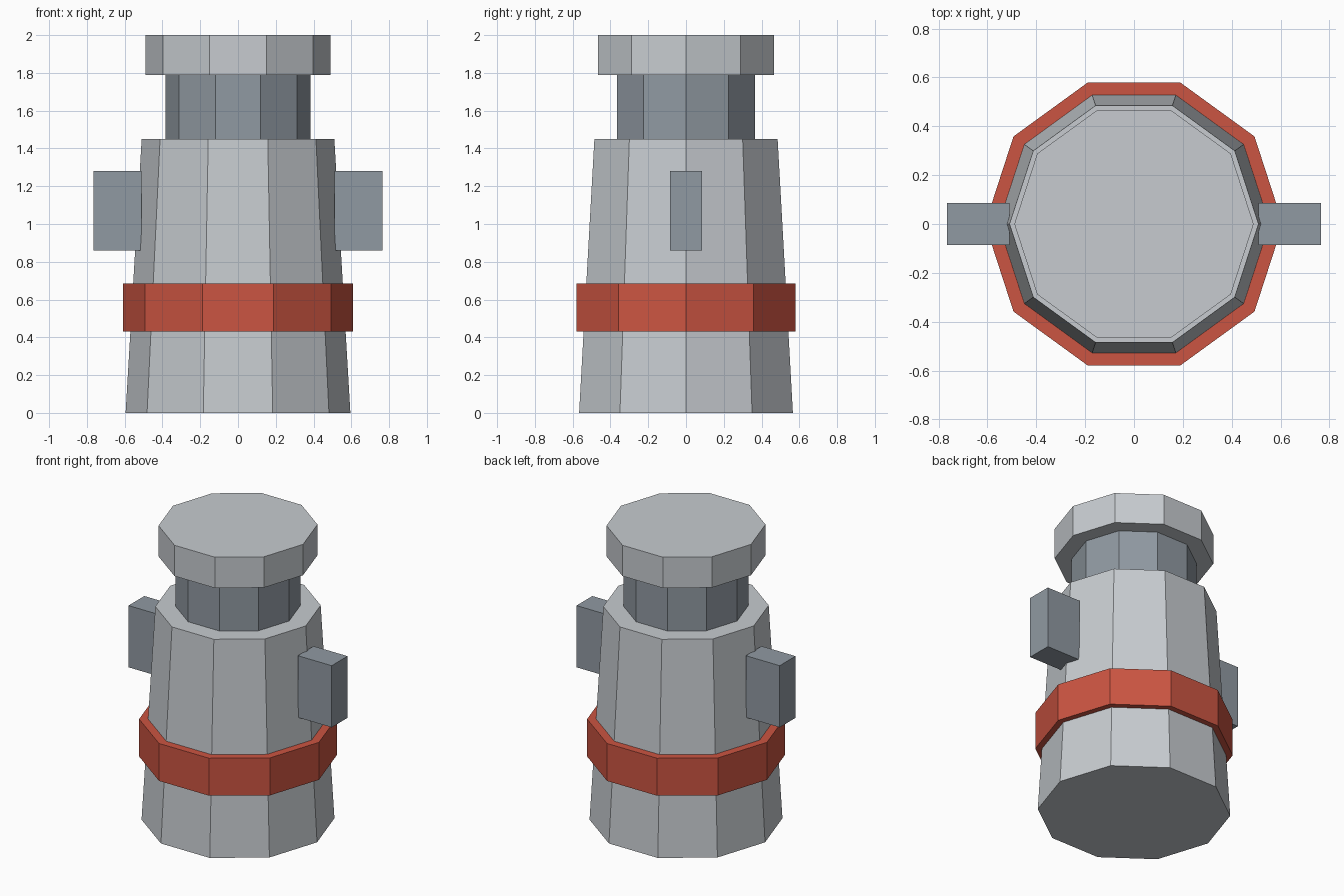
import bpy

cube = bpy.data.objects.get("Cube")
if cube:
    bpy.data.objects.remove(cube, do_unlink=True)


def material(name, rgb):
    mat = bpy.data.materials.new(name)
    mat.use_nodes = True
    colour = (*rgb, 1)
    mat.diffuse_color = colour
    mat.node_tree.nodes["Principled BSDF"].inputs["Base Color"].default_value = colour
    return mat


light_grey = material("light grey", (0.57, 0.60, 0.63))
steel_grey = material("steel grey", (0.28, 0.32, 0.36))
red = material("red", (0.60, 0.09, 0.054))

SIDES = 10


def finish(name, mat):
    obj = bpy.context.object
    obj.name = obj.data.name = name
    obj.data.materials.append(mat)
    return obj


def drum(name, r_bottom, r_top, z_bottom, z_top, mat):
    """Ten-sided drum with corners on the x axis."""
    bpy.ops.mesh.primitive_cone_add(
        vertices=SIDES, radius1=r_bottom, radius2=r_top,
        depth=z_top - z_bottom, location=(0, 0, (z_bottom + z_top) / 2))
    obj = finish(name, mat)
    # turn so that a corner points along +x
    first = obj.data.vertices[0].co
    if abs(first.x) < 0.001:
        obj.rotation_euler.z = 1.5707963
    return obj


def block(name, low, high, mat):
    centre = [(a + b) / 2 for a, b in zip(low, high)]
    bpy.ops.mesh.primitive_cube_add(size=1, location=centre)
    obj = finish(name, mat)
    obj.scale = [b - a for a, b in zip(low, high)]
    return obj


# Tapered body, band, neck and cap
drum("body", 0.595, 0.51, 0, 1.45, light_grey)
drum("band", 0.61, 0.61, 0.43, 0.685, red)
drum("neck", 0.385, 0.385, 1.45, 1.79, steel_grey)
drum("cap", 0.49, 0.49, 1.79, 2, light_grey)

# Side lugs
for side, sign in (("left", 1), ("right", -1)):
    xs = sorted((sign * 0.51, sign * 0.765))
    block(side + "_lug", (xs[0], -0.085, 0.86), (xs[1], 0.085, 1.28), steel_grey)
